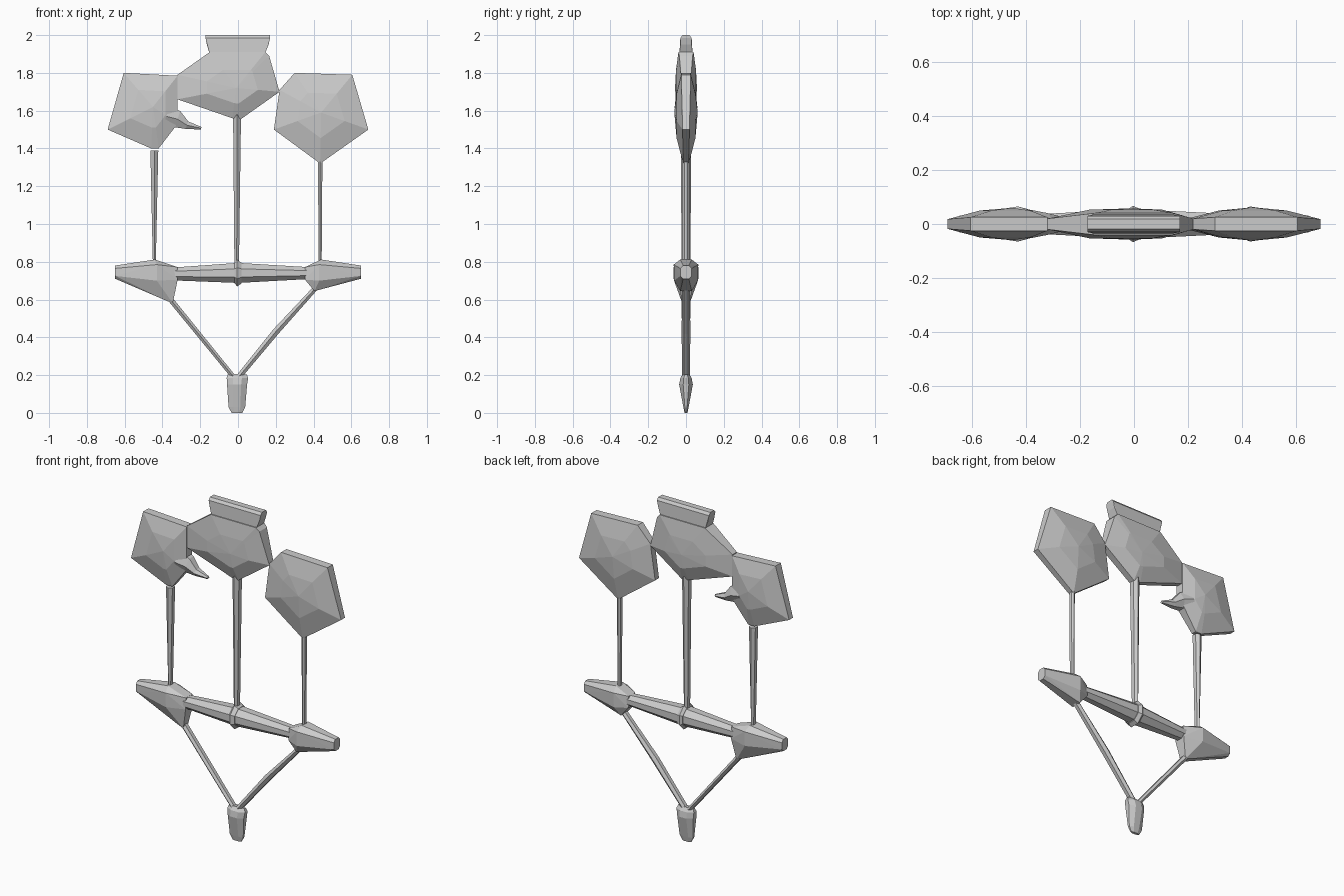
import bpy, bmesh, math
from mathutils import Vector

if "Cube" in bpy.data.objects:
    bpy.data.objects.remove(bpy.data.objects["Cube"])


def finish(name, bm):
    bmesh.ops.recalc_face_normals(bm, faces=bm.faces)
    mesh = bpy.data.meshes.new(name)
    bm.to_mesh(mesh)
    bm.free()
    obj = bpy.data.objects.new(name, mesh)
    bpy.context.collection.objects.link(obj)
    return obj


def skin(bm, rings, closed_ends=True):
    n = len(rings[0])
    for a, b in zip(rings, rings[1:]):
        for i in range(n):
            j = (i + 1) % n
            bm.faces.new((a[i], a[j], b[j], b[i]))
    if closed_ends:
        bm.faces.new(rings[0])
        bm.faces.new(rings[-1])


def tube(name, sections, sides=6):
    """Faceted loft in the xz plane; each section is (x, z, in-plane half width, y half depth)."""
    bm = bmesh.new()
    d = Vector((sections[-1][0] - sections[0][0], 0, sections[-1][1] - sections[0][1])).normalized()
    u = d.cross(Vector((0, 1, 0)))
    k = 1 / math.cos(math.pi / sides)
    rings = []
    for x, z, hu, hy in sections:
        ring = []
        for i in range(sides):
            a = 2 * math.pi * (i + 0.5) / sides
            ring.append(bm.verts.new(Vector((x, 0, z)) + u * hu * k * math.cos(a)
                                     + Vector((0, hy * k * math.sin(a), 0))))
        rings.append(ring)
    skin(bm, rings)
    return finish(name, bm)


def pillow(name, outline, centre, mid, peak, scale=0.5):
    """Polygon plate swelling to a blunt point on both faces; outline is (x, z, rim half depth)."""
    bm = bmesh.new()
    cx, cz = centre

    def ring(s, side, depth=None):
        return [bm.verts.new((cx + (x - cx) * s, side * (depth or t), cz + (z - cz) * s))
                for x, z, t in outline]
    rings = [ring(scale, -1, mid), ring(1, -1), ring(1, 1), ring(scale, 1, mid)]
    skin(bm, rings, False)
    n = len(outline)
    for r, side in ((rings[0], -1), (rings[-1], 1)):
        apex = bm.verts.new((cx, side * peak, cz))
        for i in range(n):
            bm.faces.new((r[i], r[(i + 1) % n], apex))
    return finish(name, bm)


def lug(name, points):
    """Convex lump from (x, z, y half depth) points."""
    bm = bmesh.new()
    for x, z, y in points:
        bm.verts.new((x, -y, z))
        bm.verts.new((x, y, z))
    bmesh.ops.convex_hull(bm, input=bm.verts)
    return finish(name, bm)


# Three swollen plates
pillow("left_plate", [(-.605, 1.80, .025), (-.32, 1.785, .025), (-.32, 1.53, .025),
                      (-.42, 1.40, .016), (-.46, 1.40, .016), (-.69, 1.50, .018)],
       (-.45, 1.62), .05, .06)
pillow("centre_plate", [(-.15, 1.91, .04), (.145, 1.91, .04), (.165, 1.89, .035), (.22, 1.70, .02),
                        (.015, 1.555, .018), (-.03, 1.56, .018), (-.32, 1.66, .02), (-.32, 1.79, .02)],
       (-.01, 1.72), .053, .058)
pillow("right_plate", [(.30, 1.80, .025), (.605, 1.79, .025), (.69, 1.50, .018),
                       (.435, 1.32, .015), (.19, 1.50, .018), (.22, 1.71, .02)],
       (.44, 1.59), .05, .062)

# Flared cap and side spike
lug("top_cap", [(-.172, 2.0, .018), (.17, 2.0, .018), (-.172, 1.985, .03), (.17, 1.985, .03),
                (-.165, 1.95, .03), (.162, 1.95, .03), (-.15, 1.90, .035), (.142, 1.90, .035)])
tube("side_spike", [(-.38, 1.57, .06, .045), (-.32, 1.555, .045, .035),
                    (-.27, 1.523, .021, .024), (-.195, 1.507, .007, .008)])

# Upright stems
tube("left_stem", [(-.443, .80, .008, .018), (-.443, 1.39, .021, .022)])
tube("centre_stem", [(-.007, .77, .012, .02), (-.005, 1.58, .021, .025)])
tube("right_stem", [(.435, .80, .008, .015), (.435, 1.36, .012, .016)])

# Crossbar with centre ring
tube("crossbar", [(-.38, .735, .032, .035), (0, .741, .053, .055), (.40, .74, .03, .035)], 8)
tube("centre_ring", [(-.018, .74, .055, .058), (-.004, .74, .07, .067), (.018, .74, .055, .058)], 8)

# End lugs, mirrored with different lower corners
for side, name, inner, foot, depth in ((-1, "left_lug", .32, (.345, .58), .02),
                                       (1, "right_lug", .355, (.405, .645), .03)):
    pts = [(.65, .78, .015), (.65, .765, .03), (.65, .725, .03), (.65, .71, .015),
           (.44, .812, .03), (.43, .785, .065), (.43, .70, .063),
           (inner, .772, .03), (inner, .705, .035), (foot[0], foot[1], depth),
           (foot[0] + .03, foot[1] + .012, depth)]
    lug(name, [(side * x, z, y) for x, z, y in pts])

# Slanted struts meeting at the bottom tip
tube("left_strut", [(-.365, .61, .014, .02), (-.015, .18, .012, .018)])
tube("right_strut", [(.41, .66, .013, .018), (.20, .43, .018, .02), (-.005, .18, .014, .018)])
tube("bottom_tip", [(-.003, .205, .05, .014), (-.003, .185, .057, .03), (-.005, .15, .053, .036),
                    (-.006, .03, .044, .014), (-.006, 0, .028, .008)], 8)
